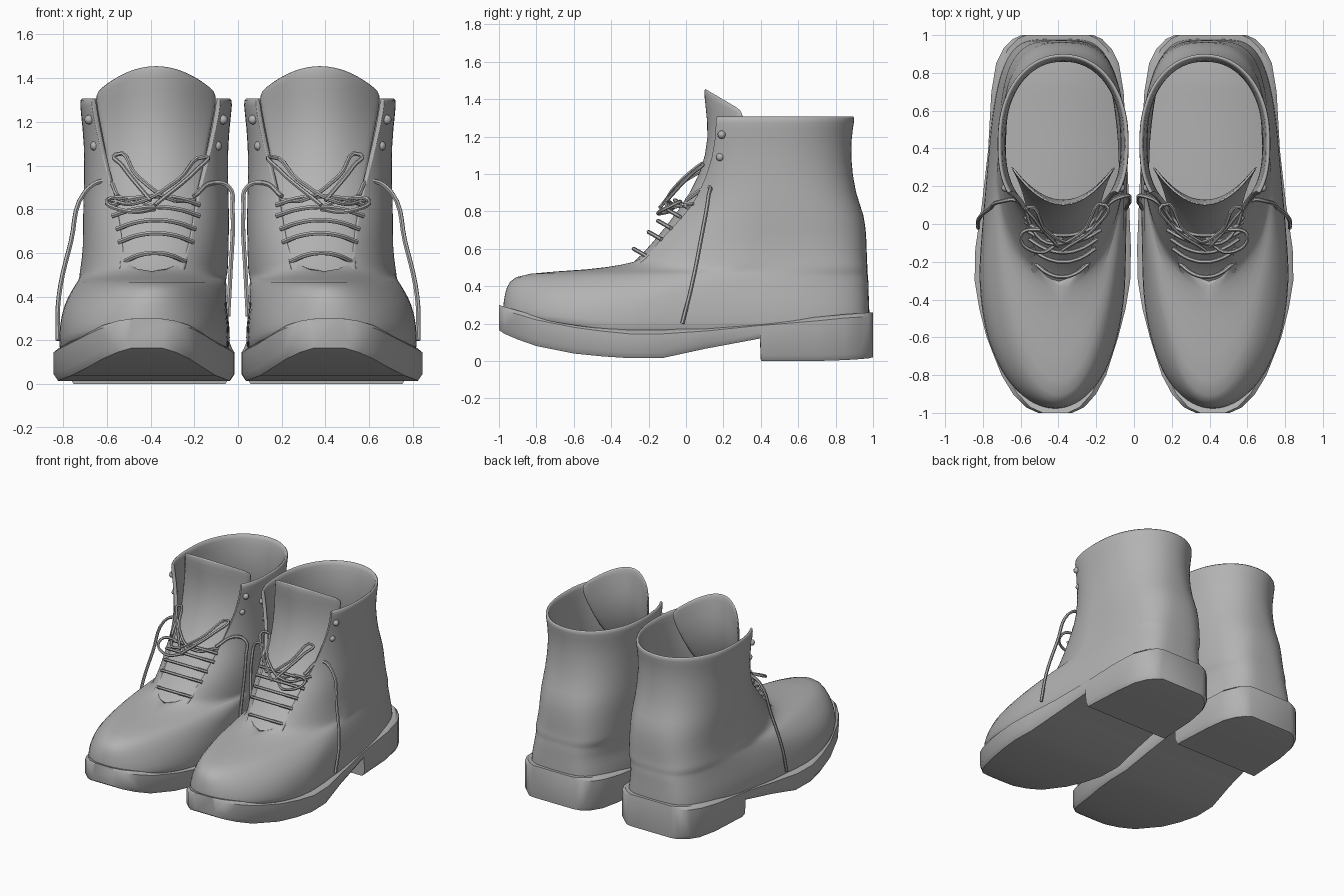
import bpy, bmesh, math
from mathutils import Vector

cube = bpy.data.objects.get("Cube")
if cube:
    bpy.data.objects.remove(cube, do_unlink=True)

GREY = (0.45, 0.45, 0.45, 1)
leather = bpy.data.materials.new("grey_leather")
leather.use_nodes = True
leather.diffuse_color = GREY
for node in leather.node_tree.nodes:
    if node.type == 'BSDF_PRINCIPLED':
        node.inputs["Base Color"].default_value = GREY
        node.inputs["Roughness"].default_value = 0.7


def clamp(v):
    return max(0.0, min(1.0, v))


def centre(y, z):
    """Centre line of a boot, which swings outward near the ground and at the ball."""
    low = clamp((.6 - z) * 4)
    return .375 + low * (.03 + .027 * clamp((.3 - y) * 2)) - .015 * clamp((-.6 - y) * 2.5)


def finish(name, mesh, angle=50, thick=0, smooth=0):
    """Make the object, shade it and mirror it into a pair."""
    mesh.materials.clear()
    mesh.materials.append(leather)
    mesh.shade_smooth()
    mesh.set_sharp_from_angle(angle=math.radians(angle))
    ob = bpy.data.objects.new(name, mesh)
    bpy.context.collection.objects.link(ob)
    if thick:
        mod = ob.modifiers.new("thickness", 'SOLIDIFY')
        mod.thickness, mod.offset = thick, 0
    if smooth:
        mod = ob.modifiers.new("smooth", 'SUBSURF')
        mod.levels = mod.render_levels = smooth
    mod = ob.modifiers.new("pair", 'MIRROR')
    mod.use_mirror_merge = False


def loft(name, rows, closed=False, **kw):
    """Skin a list of equal rows of points; closed rows get end caps."""
    bm = bmesh.new()
    grid = [[bm.verts.new(p) for p in row] for row in rows]
    n = len(rows[0])
    for a, b in zip(grid, grid[1:]):
        for i in range(n if closed else n - 1):
            j = (i + 1) % n
            bm.faces.new((a[i], a[j], b[j], b[i]))
    if closed:
        bm.faces.new(grid[0])
        bm.faces.new(grid[-1])
    bmesh.ops.remove_doubles(bm, verts=bm.verts, dist=.0005)
    bmesh.ops.recalc_face_normals(bm, faces=bm.faces)
    mesh = bpy.data.meshes.new(name)
    bm.to_mesh(mesh)
    bm.free()
    finish(name, mesh, **kw)


def cord(name, strands, radius):
    """Round laces through the given points."""
    cu = bpy.data.curves.new(name, 'CURVE')
    cu.dimensions = '3D'
    cu.bevel_depth, cu.bevel_resolution, cu.resolution_u = radius, 1, 5
    cu.use_fill_caps = True
    for pts in strands:
        sp = cu.splines.new('BEZIER')
        sp.bezier_points.add(len(pts) - 1)
        for bp, p in zip(sp.bezier_points, pts):
            bp.co = p
            bp.handle_left_type = bp.handle_right_type = 'AUTO'
    tmp = bpy.data.objects.new(name + "_path", cu)
    bpy.context.collection.objects.link(tmp)
    bpy.context.view_layer.update()
    mesh = bpy.data.meshes.new_from_object(tmp.evaluated_get(bpy.context.evaluated_depsgraph_get()))
    bpy.data.objects.remove(tmp, do_unlink=True)
    finish(name, mesh)


# Sole with raised toe and stepped heel: y, half width, top, bottom
SOLE = [(-1, .09, .3, .165), (-.97, .155, .29, .145), (-.9, .22, .27, .115), (-.8, .277, .24, .08),
        (-.6, .348, .2, .04), (-.45, .387, .18, .025), (-.3, .412, .165, .015), (-.13, .412, .165, .015),
        (.1, .39, .18, .065), (.395, .367, .21, .12), (.4, .367, .21, 0), (.7, .35, .235, 0),
        (.85, .325, .25, .005), (.93, .285, .255, .01), (.98, .235, .26, .015), (1, .19, .26, .02)]
rows = []
for y, w, top, bot in SOLE:
    c = centre(y, 0)
    rows.append([(c - w + .025, y, top), (c - w, y, top - .02), (c - w, y, bot + .03), (c - w + .02, y, bot),
                 (c + w - .02, y, bot), (c + w, y, bot + .03), (c + w, y, top - .02), (c + w - .025, y, top)])
loft("sole", rows, closed=True, angle=40)

# Upper: z, widest y, front y, back y, half width, front roundness, lacing gap
UPPER = [(.15, -.2, -.965, .97, .378, 2.3, 0), (.27, -.2, -.97, .97, .375, 2.3, 0),
         (.36, -.1, -.96, .965, .358, 2.2, 0), (.42, .1, -.94, .965, .348, 1.8, 0),
         (.46, .2, -.88, .96, .34, 1.4, 0), (.475, .3, -.5, .96, .336, 1.4, 0),
         (.505, .4, -.33, .96, .332, 2, 0), (.53, .4, -.28, .955, .33, 2.1, .13),
         (.63, .4, -.2, .955, .323, 2.2, .145), (.78, .4, -.06, .945, .325, 2.2, .17),
         (.88, .42, .01, .895, .318, 2.5, .19), (1.1, .45, .04, .865, .315, 3, .25),
         (1.25, .45, .02, .88, .333, 3, .28), (1.31, .45, .02, .895, .338, 3, .285)]
STEPS = 12


def ring(z, mid, front, back, w, e, gap):
    """One open horizontal outline, from one lacing edge round the heel to the other."""
    umax = (1 - (gap / w) ** 2) ** (1 / e)
    square = .45 + .5 * clamp((z - .3) / .8)
    side = []
    for i in range(STEPS):
        u = umax * math.cos(i / STEPS * math.pi / 2)
        side.append((w * math.sqrt(max(0, 1 - u ** e)), mid + (front - mid) * u))
    for i in range(STEPS + 1):
        t = i / STEPS * math.pi / 2
        # The lower rings narrow with the sole toward the heel
        x = w * max(0, math.cos(t)) ** square
        y = mid + (back - mid) * math.sin(t) ** square
        side.append((x * (1 - .14 * clamp(y) * clamp((.9 - z) * 2)), y))
    pts = side + [(-x, y) for x, y in reversed(side[:-1])]
    rise = .1 if z < .2 else 0
    return [(centre(y, z) + x, y, z + rise * clamp((-.4 - y) / .6)) for x, y in pts]


rings = [ring(*r) for r in UPPER]
loft("upper", rings, thick=.025, smooth=1)

# Tongue: z, y, half width, backward curl of its edges, droop of its edges
TONGUE = [(.45, -.38, .14, .02, 0), (.52, -.27, .15, .03, 0), (.62, -.18, .16, .04, 0),
          (.8, -.03, .18, .06, 0), (1, .09, .22, .1, 0), (1.2, .13, .26, .15, 0),
          (1.36, .11, .28, .2, .06), (1.46, .1, .27, .2, .12)]
rows = []
for z, y, w, curl, droop in TONGUE:
    ss = [i / 6 - 1 for i in range(13)]
    rows.append([(centre(y, z) + w * s, y + curl * s * s, z - droop * s * s) for s in ss])
loft("tongue", rows, thick=.015, smooth=1)

# Lace hooks near the top of the lacing edges
bm = bmesh.new()
for k, z in ((-2, 1.21), (-3, 1.09)):
    for i in (3, -4):
        p = Vector(rings[k][i]).lerp(Vector(rings[k][i + (1 if i > 0 else -1)]), .3)
        p.z = z
        made = bmesh.ops.create_uvsphere(bm, u_segments=8, v_segments=6, radius=.022)
        out = .012 if i > 0 else -.012
        bmesh.ops.translate(bm, verts=made['verts'], vec=p + Vector((out, 0, 0)))
mesh = bpy.data.meshes.new("lace_hooks")
bm.to_mesh(mesh)
bm.free()
finish("lace_hooks", mesh)

# Laces across the tongue
rungs = []
for z, y, w in ((.57, -.25, .14), (.66, -.17, .17), (.72, -.12, .18), (.78, -.07, .2), (.83, -.03, .2)):
    c = centre(y, z)
    rungs.append([(c + w * s, y - .03 + .07 * s * s, z + .03 - .04 * s * s) for s in (-1, -.5, 0, .5, 1)])
cord("lace_rungs", rungs, .011)

# Bow loops, and loose ends that hang down both sides
cord("lace_bow", [
    [(.2, .04, .84), (.32, -.09, .85), (.46, -.04, .95), (.56, .09, 1.05), (.53, .03, 1.0), (.4, -.12, .84)],
    [(.58, .04, .84), (.46, -.1, .83), (.28, -.05, .93), (.15, .1, 1.04), (.19, .0, .98), (.38, -.14, .82)],
    [(.38, -.08, .8), (.5, -.15, .79), (.6, -.06, .84), (.5, -.03, .85), (.38, -.08, .81)]], .01)
cord("lace_ends", [
    [(.55, .0, .86), (.61, .12, .93), (.7, .12, .88), (.765, .08, .65), (.82, .03, .4), (.825, -.02, .2)],
    [(.2, .02, .86), (.12, .12, .92), (.04, .15, .9), (.025, .13, .8), (.035, .1, .5), (.045, .08, .31)]], .011)
